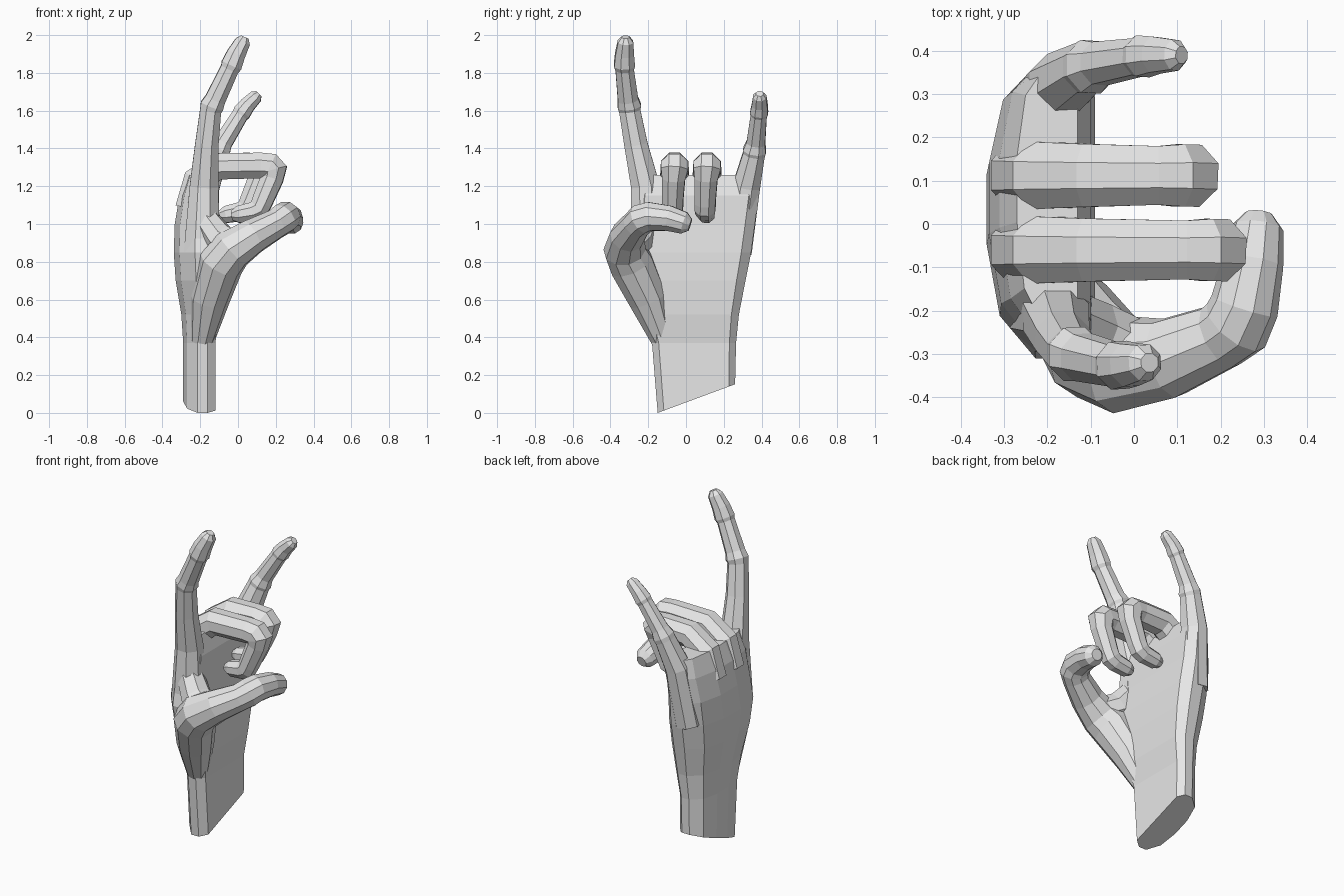
import bpy
import bmesh
import math
from mathutils import Vector

cube = bpy.data.objects.get("Cube")
if cube:
    bpy.data.objects.remove(cube, do_unlink=True)

grey = bpy.data.materials.new("light_grey")
grey.use_nodes = True
colour = (0.8, 0.8, 0.8, 1)
grey.diffuse_color = colour
grey.node_tree.nodes["Principled BSDF"].inputs["Base Color"].default_value = colour


def loft(name, rings):
    """Skin a list of equal point rings and close both ends."""
    bm = bmesh.new()
    loops = [[bm.verts.new(p) for p in ring] for ring in rings]
    n = len(loops[0])
    for a, b in zip(loops, loops[1:]):
        for i in range(n):
            j = (i + 1) % n
            bm.faces.new((a[i], a[j], b[j], b[i]))
    bm.faces.new(loops[0])
    bm.faces.new(loops[-1])
    bmesh.ops.recalc_face_normals(bm, faces=bm.faces)
    mesh = bpy.data.meshes.new(name)
    bm.to_mesh(mesh)
    bm.free()
    mesh.materials.append(grey)
    obj = bpy.data.objects.new(name, mesh)
    bpy.context.collection.objects.link(obj)
    return obj


def finger(name, path, sides=8):
    """Faceted tube along (x, y, z, radius) points."""
    pts = [Vector(p[:3]) for p in path]
    side = Vector((0, 1, 0))
    old = None
    rings = []
    for k, p in enumerate(pts):
        before = (p - pts[k - 1]).normalized() if k else Vector()
        after = (pts[k + 1] - p).normalized() if k < len(pts) - 1 else Vector()
        t = (before + after).normalized()
        if old:
            side = old.rotation_difference(t) @ side
        side = (side - t * side.dot(t)).normalized()
        old = t
        up = t.cross(side)
        ring = []
        for i in range(sides):
            a = math.tau * (i + 0.5) / sides
            ring.append(p + (side * math.cos(a) + up * math.sin(a)) * path[k][3] * 1.05)
        rings.append(ring)
    return loft(name, rings)


# Palm and wrist: flat on the palm side, rounded on the back
section = [(0, .75), (0, .45), (.15, .12), (.4, 0), (.65, 0), (.88, .14),
           (1, .5), (1, .8), (.92, 1), (.5, 1), (.08, 1)]
levels = [(0, -.29, -.12, -.15, .26), (.37, -.29, -.12, -.18, .265),
          (.52, -.30, -.10, -.22, .28), (.70, -.33, -.09, -.28, .315),
          (.85, -.34, -.09, -.31, .345), (1.0, -.335, -.10, -.28, .365),
          (1.15, -.31, -.10, -.27, .385), (1.26, -.27, -.13, -.24, .37)]
rings = []
for z, back, front, y0, y1 in levels:
    ring = []
    for u, v in section:
        y = y0 + (y1 - y0) * u
        slant = 0.37 * (y - y0) if z == 0 else 0
        ring.append((back + (front - back) * v, y, z + slant))
    rings.append(ring)
loft("palm", rings)

# Raised fingers
finger("index_finger", [
    (-.19, -.20, .85, .10), (-.18, -.215, 1.2, .078), (-.165, -.265, 1.42, .064),
    (-.145, -.298, 1.60, .058), (-.138, -.30, 1.625, .064), (-.12, -.307, 1.66, .056),
    (-.045, -.325, 1.82, .050), (-.035, -.326, 1.84, .057), (-.01, -.325, 1.90, .051),
    (.025, -.32, 1.965, .042), (.036, -.32, 1.99, .022)])
finger("little_finger", [
    (-.21, .27, .85, .08), (-.17, .32, 1.2, .075), (-.11, .36, 1.37, .060),
    (-.10, .363, 1.39, .063), (-.08, .37, 1.43, .051), (.01, .385, 1.575, .044),
    (.02, .387, 1.59, .049), (.05, .39, 1.63, .043), (.095, .39, 1.675, .036),
    (.11, .39, 1.69, .02)])

# Curled fingers: knuckle, first bend, second bend, tip back towards the palm
for name, y, bend in (("middle_finger", -.06, .18), ("ring_finger", .112, .115)):
    finger(name, [
        (-.25, y, 1.08, .085), (-.215, y, 1.23, .08), (-.11, y, 1.305, .075),
        (bend - .06, y, 1.31, .070), (bend - .01, y, 1.305, .074),
        (bend + .01, y, 1.285, .074), (bend, y - .005, 1.24, .062),
        (bend - .055, y - .01, 1.11, .056), (bend - .07, y - .01, 1.08, .056),
        (bend - .10, y - .01, 1.065, .052), (bend - .18, y - .005, 1.05, .046),
        (bend - .215, y - .005, 1.045, .025)])

# Thumb with its mound, reaching across the front
finger("thumb", [
    (-.19, -.12, .38, .06), (-.15, -.20, .60, .10), (-.09, -.29, .79, .115),
    (-.03, -.325, .865, .108), (.08, -.31, .935, .090), (.20, -.26, 1.0, .076),
    (.235, -.235, 1.025, .080), (.255, -.19, 1.04, .076), (.275, -.09, 1.03, .067),
    (.285, -.01, 1.005, .058), (.288, .022, .995, .032)], sides=10)

# Web between thumb and index finger
finger("thumb_web", [
    (-.02, -.30, .88, .085), (-.10, -.26, .92, .085), (-.17, -.22, 1.02, .075),
    (-.18, -.20, 1.12, .05)])
